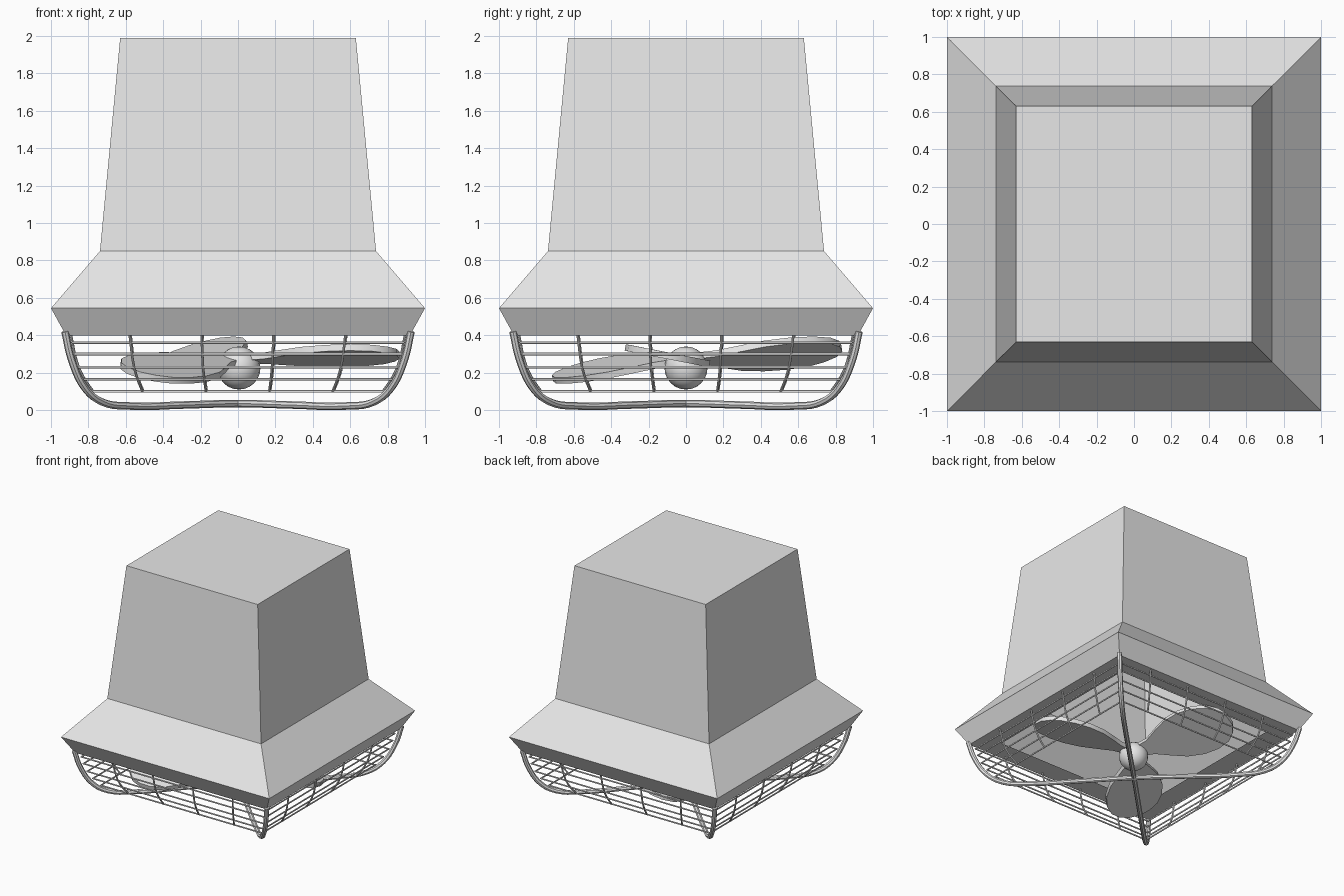
import bpy, bmesh, math

if "Cube" in bpy.data.objects:
    bpy.data.objects.remove(bpy.data.objects["Cube"])

grey = bpy.data.materials.new("light_grey")
grey.diffuse_color = (0.8, 0.8, 0.8, 1)
grey.use_nodes = True
grey.node_tree.nodes["Principled BSDF"].inputs["Base Color"].default_value = grey.diffuse_color


def finish(name, mesh, smooth=False):
    mesh.materials.clear()
    mesh.materials.append(grey)
    ob = bpy.data.objects.new(name, mesh)
    bpy.context.collection.objects.link(ob)
    if smooth:
        bpy.ops.object.select_all(action='DESELECT')
        ob.select_set(True)
        bpy.context.view_layer.objects.active = ob
        bpy.ops.object.shade_smooth_by_angle(angle=math.radians(40))
    return ob


def tubes(name, paths, radius, cyclic=False, bezier=False):
    """Round tubes along one or more paths, joined in one mesh."""
    cu = bpy.data.curves.new(name, 'CURVE')
    cu.dimensions = '3D'
    cu.bevel_depth = radius
    cu.bevel_resolution = 2
    cu.use_fill_caps = True
    cu.resolution_u = 5
    for path in paths:
        if bezier:
            s = cu.splines.new('BEZIER')
            s.bezier_points.add(len(path) - 1)
            for p, co in zip(s.bezier_points, path):
                p.co = co
                p.handle_left_type = p.handle_right_type = 'AUTO'
        else:
            s = cu.splines.new('POLY')
            s.points.add(len(path) - 1)
            for p, co in zip(s.points, path):
                p.co = (*co, 1)
        s.use_cyclic_u = cyclic
    tmp = bpy.data.objects.new("tmp", cu)
    bpy.context.collection.objects.link(tmp)
    dg = bpy.context.evaluated_depsgraph_get()
    mesh = bpy.data.meshes.new_from_object(tmp.evaluated_get(dg))
    bpy.data.objects.remove(tmp)
    return finish(name, mesh, True)


CORNERS = [(-1, -1), (1, -1), (1, 1), (-1, 1)]

# Hood: stacked square sections, open underneath inside a flat rim
bm = bmesh.new()
sections = [(0.74, 0.40), (0.92, 0.40), (1.0, 0.545), (0.738, 0.85), (0.63, 1.99)]
rings = [[bm.verts.new((x * h, y * h, z)) for x, y in CORNERS] for h, z in sections]
for a, b in zip(rings, rings[1:]):
    for i in range(4):
        j = (i + 1) % 4
        bm.faces.new((a[i], a[j], b[j], b[i]))
bm.faces.new(rings[-1])
mesh = bpy.data.meshes.new("hood")
bm.to_mesh(mesh)
bm.free()
finish("hood", mesh)

# Two crossed guard bars running corner to corner
half = [(0.925, 0.42), (0.89, 0.27), (0.82, 0.12), (0.73, 0.045),
        (0.58, 0.022), (0.3, 0.027)]
profile = [(-d, z) for d, z in half] + [(0, 0.035)] + [(d, z) for d, z in half[::-1]]
for name, s in (("guard_bar_a", 1), ("guard_bar_b", -1)):
    tubes(name, [[(d, s * d, z) for d, z in profile]], 0.02, bezier=True)

# Horizontal square guard wires
levels = [(0.895, 0.41), (0.885, 0.36), (0.873, 0.30), (0.852, 0.23),
          (0.82, 0.165), (0.775, 0.10)]
tubes("guard_wire_rings",
      [[(x * h, y * h, z) for x, y in CORNERS] for h, z in levels[1:]],
      0.007, cyclic=True)

# Upright guard wires, four on each side
uprights = []
for k in range(4):
    c, s = round(math.cos(k * math.pi / 2)), round(math.sin(k * math.pi / 2))
    for t in (-0.58, -0.195, 0.19, 0.575):
        path = []
        for h, z in levels:
            u = t * (1 - 1.0 * (levels[0][0] - h))
            path.append((u * c + h * s, u * s - h * c, z))
        uprights.append(path)
tubes("guard_wire_uprights", uprights, 0.007, bezier=True)

# Fan hub
bm = bmesh.new()
bmesh.ops.create_uvsphere(bm, u_segments=20, v_segments=12, radius=0.115)
bmesh.ops.translate(bm, verts=bm.verts, vec=(0.005, 0, 0.225))
mesh = bpy.data.meshes.new("fan_hub")
bm.to_mesh(mesh)
bm.free()
finish("fan_hub", mesh, True)

# Three pitched paddle blades on a slightly tilted rotor
outline = [(0.04, 0.05), (0.15, 0.07), (0.26, 0.13), (0.38, 0.19), (0.52, 0.22),
           (0.65, 0.215), (0.76, 0.18), (0.83, 0.12), (0.87, 0.045)]
for n in range(3):
    ang = math.radians(-10 + 120 * n)
    c, s = math.cos(ang), math.sin(ang)
    bm = bmesh.new()
    rows = []
    for r, w in outline:
        row = []
        for t in (-1, -0.5, 0, 0.5, 1):
            v = w * t
            x, y = r * c - v * s, r * s + v * c
            row.append(bm.verts.new((x, y, 0.272 + 0.046 * x + 0.07 * y - 0.27 * v)))
        rows.append(row)
    for a, b in zip(rows, rows[1:]):
        for i in range(4):
            bm.faces.new((a[i], b[i], b[i + 1], a[i + 1]))
    mesh = bpy.data.meshes.new("fan_blade")
    bm.to_mesh(mesh)
    bm.free()
    blade = finish("fan_blade_%d" % (n + 1), mesh, True)
    mod = blade.modifiers.new("thickness", 'SOLIDIFY')
    mod.thickness = 0.035
    mod.offset = 0
    bpy.ops.object.modifier_apply(modifier=mod.name)
    bpy.ops.object.shade_smooth_by_angle(angle=math.radians(40))
